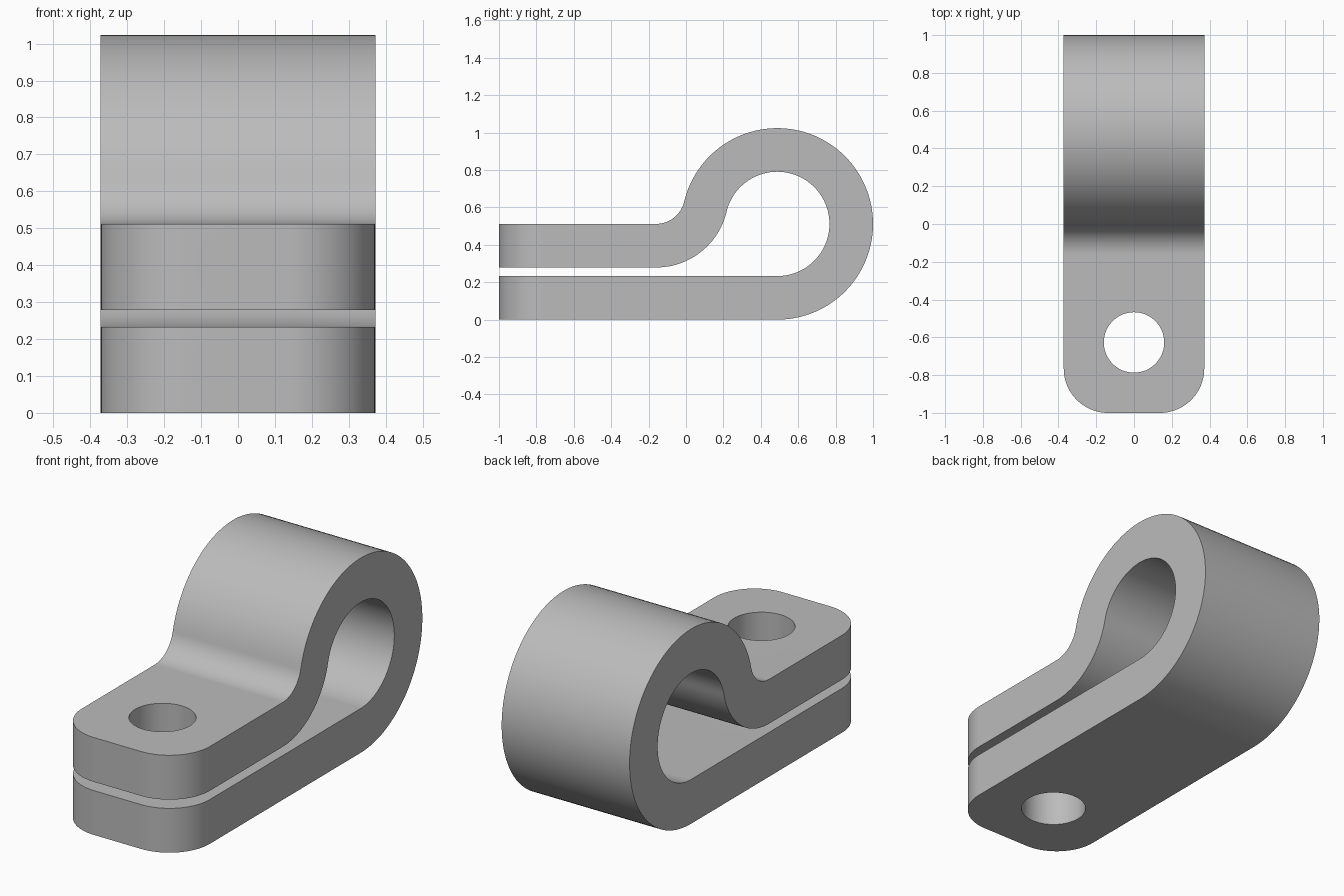
import bpy, bmesh, math
from mathutils import Vector

if "Cube" in bpy.data.objects:
    bpy.data.objects.remove(bpy.data.objects["Cube"])

HALF_W = 0.372            # half width of the strap
T = 0.233                 # strap thickness
LOOP, R = Vector((0.488, 0.512)), 0.512      # loop centre, outer radius
FIL_R = 0.154                                # neck fillet radius
FIL = Vector((LOOP.x - math.sqrt((R + FIL_R) ** 2 - FIL_R ** 2), R + FIL_R))
NECK = math.atan2(FIL.y - LOOP.y, FIL.x - LOOP.x)   # direction loop -> fillet


def arc(c, r, a0, a1, n):
    return [(c[0] + r * math.cos(a0 + (a1 - a0) * i / n),
             c[1] + r * math.sin(a0 + (a1 - a0) * i / n)) for i in range(n + 1)]


def prism(name, pts, to3d, offset):
    """Extrude a closed 2D outline into a solid."""
    bm = bmesh.new()
    face = bm.faces.new([bm.verts.new(to3d(p)) for p in pts])
    ext = bmesh.ops.extrude_face_region(bm, geom=[face])
    bmesh.ops.translate(bm, vec=offset,
                        verts=[g for g in ext["geom"] if isinstance(g, bmesh.types.BMVert)])
    bmesh.ops.recalc_face_normals(bm, faces=bm.faces[:])
    me = bpy.data.meshes.new(name)
    bm.to_mesh(me)
    bm.free()
    ob = bpy.data.objects.new(name, me)
    bpy.context.collection.objects.link(ob)
    return ob


# Side profile: lower tab, outer loop, neck, upper tab, and back along the inside
down, end = -math.pi / 2, NECK
profile = [(-1, 0)]
profile += arc(LOOP, R, down, end, 72)
profile += arc(FIL, FIL_R, NECK - math.pi, down, 20)[1:]
profile += [(-1, R), (-1, R - T)]
profile += arc(FIL, FIL_R + T, down, NECK - math.pi, 24)
profile += arc(LOOP, R - T, end, down, 64)[1:]
profile += [(-1, T)]
clamp = prism("cable_clamp", profile, lambda p: (-HALF_W, p[0], p[1]), (2 * HALF_W, 0, 0))

# Plan outline that rounds the tab corners
C = 0.235
big = HALF_W + 0.1
plan = [(big, 1.2), (-big, 1.2), (-big, -0.4), (-HALF_W, -0.4)]
plan = [(HALF_W + 0.0, 0)] and plan
corner = arc((HALF_W - C, -1 + C), C, -math.pi / 2, 0, 20)
plan = ([(big, 1.2), (-big, 1.2), (-big, -1 + C + 0.001)]
        + [(-x, y) for x, y in reversed(corner)] + corner
        + [(big, -1 + C + 0.001)])
corner_cutter = prism("corner_cutter", plan, lambda p: (p[0], p[1], -0.2), (0, 0, 1.6))

# Bolt hole through both tabs
hole_cutter = prism("hole_cutter", arc((0, -0.627), 0.16, 0, 2 * math.pi, 64)[:-1],
                    lambda p: (p[0], p[1], -0.2), (0, 0, 1.6))

bpy.context.view_layer.objects.active = clamp
clamp.select_set(True)
for cutter, op in ((corner_cutter, "INTERSECT"), (hole_cutter, "DIFFERENCE")):
    mod = clamp.modifiers.new(cutter.name, "BOOLEAN")
    mod.object, mod.operation, mod.solver = cutter, op, "EXACT"
    bpy.ops.object.modifier_apply(modifier=mod.name)
    bpy.data.objects.remove(cutter)

# Smooth curves, crisp edges
bpy.ops.object.shade_smooth_by_angle(angle=math.radians(30))
wn = clamp.modifiers.new("flat_faces", "WEIGHTED_NORMAL")
wn.keep_sharp = True

grey = bpy.data.materials.new("light_grey")
grey.diffuse_color = (0.5, 0.5, 0.5, 1)
grey.use_nodes = True
grey.node_tree.nodes["Principled BSDF"].inputs["Base Color"].default_value = grey.diffuse_color
clamp.data.materials.clear()
clamp.data.materials.append(grey)
